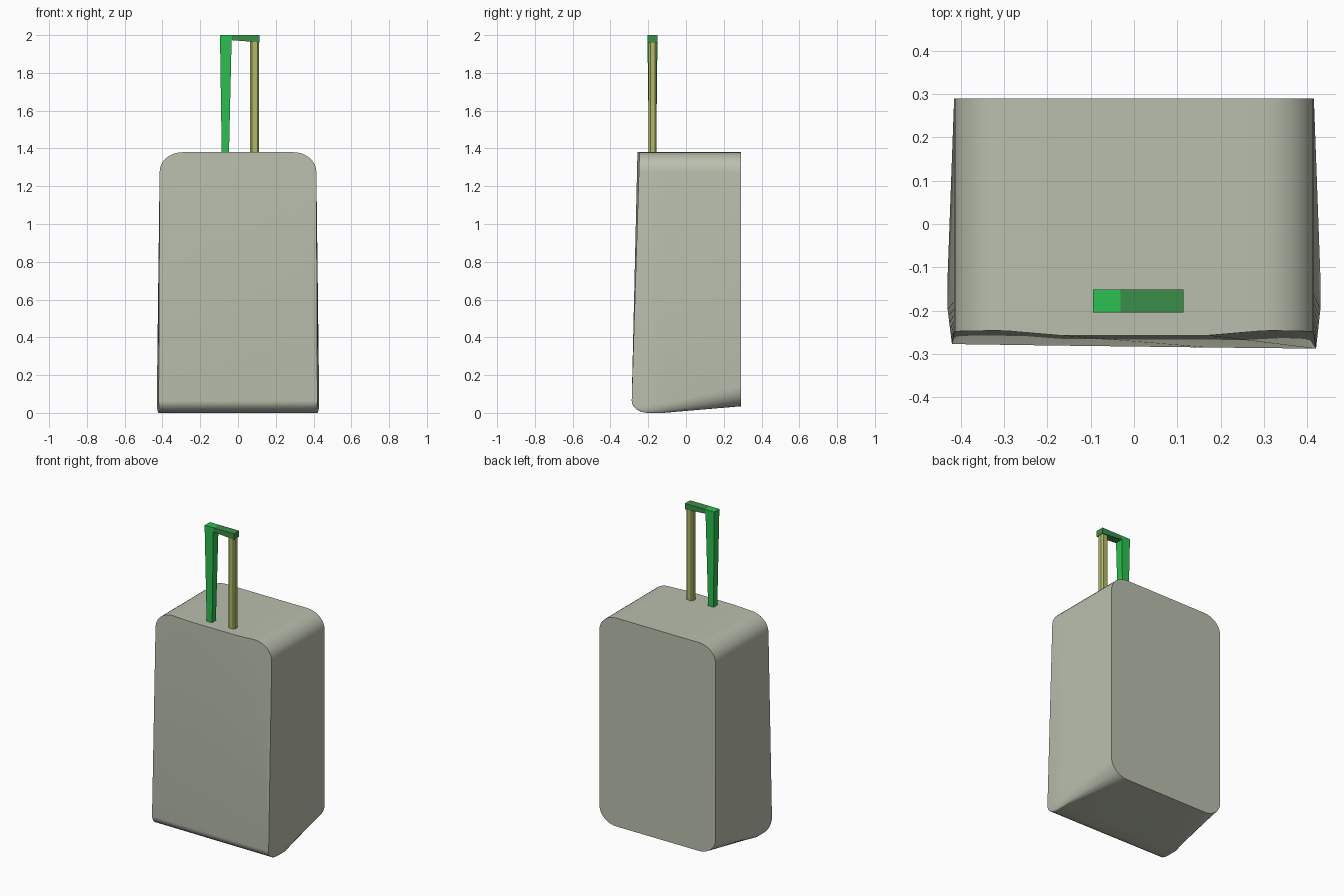
import bpy, bmesh, math

cube = bpy.data.objects.get("Cube")
if cube:
    bpy.data.objects.remove(cube, do_unlink=True)


def make_material(name, rgb):
    lin = [((c / 255 + 0.055) / 1.055) ** 2.4 for c in rgb] + [1]
    m = bpy.data.materials.new(name)
    m.use_nodes = True
    m.diffuse_color = lin
    m.node_tree.nodes["Principled BSDF"].inputs["Base Color"].default_value = lin
    return m


shell_grey = make_material("shell grey", (186, 191, 174))
bright_green = make_material("bright green", (44, 192, 80))
dark_green = make_material("dark green", (60, 142, 72))
olive = make_material("olive yellow", (178, 185, 104))


def add_object(name, bm, mat):
    bmesh.ops.recalc_face_normals(bm, faces=bm.faces)
    me = bpy.data.meshes.new(name)
    bm.to_mesh(me)
    bm.free()
    me.materials.append(mat)
    ob = bpy.data.objects.new(name, me)
    bpy.context.collection.objects.link(ob)
    return ob


def loft(bm, rings):
    """Skin a list of equal-length closed rings, returning the vertex rings."""
    vr = [[bm.verts.new(p) for p in r] for r in rings]
    for a, b in zip(vr, vr[1:]):
        for i in range(len(a)):
            j = (i + 1) % len(a)
            bm.faces.new((a[i], a[j], b[j], b[i]))
    return vr


# --- Suitcase shell: rounded cross-sections lofted from back to front ---
TOP, STEPS = 1.38, 8


def half_edge(w, z, rx, rz):
    """Edge running left to right with an elliptical corner at each end;
    rz is positive for a bottom edge and negative for a top edge."""
    right = []
    for k in range(STEPS + 1):
        a = math.pi / 2 * k / STEPS
        right.append((w - rx + rx * math.sin(a), z + rz * (1 - math.cos(a))))
    right = [(0.17, z)] + right
    return [(-x, h) for x, h in reversed(right)] + right


def section(y, slant, bulge, w_bottom, z_bottom, rx, rz):
    top = half_edge(0.415, TOP, 0.12, -0.105)
    bottom = half_edge(w_bottom, z_bottom, rx, rz)
    ring = []
    for x, z in top + bottom[::-1]:
        low = 1 - z / TOP
        mid = min(1, max(0, (0.30 - abs(x)) / 0.13)) * (1 - low)
        ring.append((x, y - slant * low - bulge * (mid + 0.5 * low * x / 0.42), z))
    return ring


rings = [section(0.29, 0, 0, 0.415, 0.035, 0.12, 0.105),
         section(-0.12, 0, 0, 0.43, 0.0, 0.012, 0.05)]
for k in range(9):
    a = math.pi / 2 * k / 8
    s = math.sin(a)
    rings.append(section(-0.16 - 0.086 * s, 0.038, 0.011 * s, 0.43 - 0.01 * s,
                         0.065 * (1 - math.cos(a)), 0.012 - 0.01 * s, 0.05 - 0.045 * s))

bm = bmesh.new()
vr = loft(bm, rings)
half = len(vr[0]) // 2
for cap in (vr[0], vr[-1]):          # vertical strips close back and front
    for i in range(half - 1):
        bm.faces.new((cap[i], cap[i + 1], cap[-2 - i], cap[-1 - i]))
shell = add_object("suitcase_shell", bm, shell_grey)
bpy.context.view_layer.objects.active = shell
shell.select_set(True)
bpy.ops.object.shade_smooth_by_angle(angle=math.radians(32))
shell.select_set(False)


# --- Pull handle ---
def prism(name, mat, *rects):
    """Closed solid through horizontal rectangles (x0, x1, y0, y1, z, chamfer)."""
    rings = []
    for x0, x1, y0, y1, z, c in rects:
        if c:
            pts = [(x0 + c, y0), (x1 - c, y0), (x1, y0 + c), (x1, y1 - c),
                   (x1 - c, y1), (x0 + c, y1), (x0, y1 - c), (x0, y0 + c)]
        else:
            pts = [(x0, y0), (x1, y0), (x1, y1), (x0, y1)]
        rings.append([(x, y, z) for x, y in pts])
    bm = bmesh.new()
    vr = loft(bm, rings)
    bm.faces.new(vr[0])
    bm.faces.new(vr[-1])
    return add_object(name, bm, mat)


prism("handle_right_post", bright_green,
      (-0.086, -0.048, -0.196, -0.158, 1.36, 0),
      (-0.095, -0.034, -0.204, -0.151, 1.97, 0),
      (-0.095, -0.031, -0.204, -0.151, 2.0, 0))
prism("handle_left_post", olive,
      (0.064, 0.112, -0.198, -0.156, 1.36, 0.009),
      (0.064, 0.112, -0.198, -0.156, 1.97, 0.009))

# Grip bar with its underside dropping slightly toward the left post
grip = prism("handle_grip", dark_green,
             (-0.033, 0.114, -0.204, -0.151, 1.973, 0),
             (-0.033, 0.114, -0.204, -0.151, 2.0, 0))
for v in grip.data.vertices:
    if v.co.x > 0 and v.co.z < 1.99:
        v.co.z = 1.962
